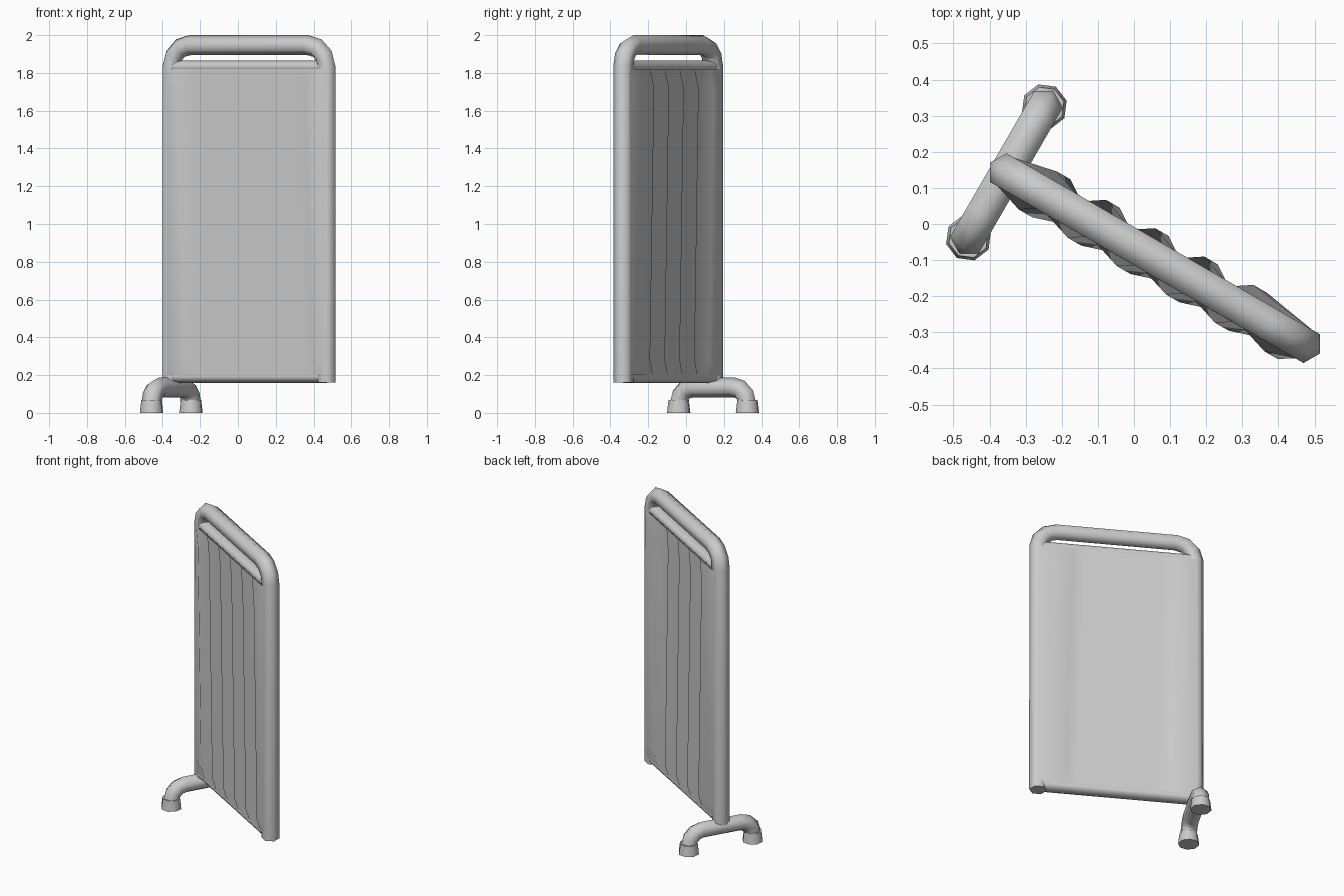
import bpy
import bmesh
from math import sin, cos, pi
from mathutils import Vector, Matrix

cube = bpy.data.objects.get("Cube")
if cube:
    bpy.data.objects.remove(cube)

grey = bpy.data.materials.new("plain_grey")
grey.use_nodes = True
COLOUR = (0.6, 0.6, 0.6, 1)
grey.diffuse_color = COLOUR
grey.node_tree.nodes["Principled BSDF"].inputs["Base Color"].default_value = COLOUR

# Screen stands turned 30 degrees: local x runs along it, local y is its back
PLACE = Matrix.Translation((0.058, -0.0945, 0)) @ Matrix.Rotation(-pi / 6, 4, "Z")
HALF = 0.475      # half distance between posts
TUBE = 0.053      # frame tube radius


def finish(name, bm, angle, fix_normals=True):
    if fix_normals:
        bmesh.ops.recalc_face_normals(bm, faces=bm.faces)
    mesh = bpy.data.meshes.new(name)
    bm.to_mesh(mesh)
    bm.free()
    mesh.materials.append(grey)
    obj = bpy.data.objects.new(name, mesh)
    obj.matrix_world = PLACE
    bpy.context.collection.objects.link(obj)
    bpy.ops.object.select_all(action="DESELECT")
    obj.select_set(True)
    bpy.context.view_layer.objects.active = obj
    bpy.ops.object.shade_smooth_by_angle(angle=angle)


def tube(name, path, radius, normal, depth, sides=6):
    """Sweep a polygon along a flat path; depth is its radius along the normal."""
    bm = bmesh.new()
    n = Vector(normal)
    pts = [Vector(p) for p in path]
    rings = []
    for i, p in enumerate(pts):
        tangent = Vector()
        if i > 0:
            tangent += (p - pts[i - 1]).normalized()
        if i < len(pts) - 1:
            tangent += (pts[i + 1] - p).normalized()
        side = tangent.normalized().cross(n)
        rings.append([bm.verts.new(p + radius * cos(a) * side + depth * sin(a) * n)
                      for a in (2 * pi * k / sides for k in range(sides))])
    for a, b in zip(rings, rings[1:]):
        for k in range(sides):
            j = (k + 1) % sides
            bm.faces.new((a[k], a[j], b[j], b[k]))
    bm.faces.new(rings[0])
    bm.faces.new(rings[-1])
    finish(name, bm, pi * 0.42)


def arch(half, bottom, top, bend, steps):
    """Upside-down U as (across, height) pairs."""
    right = [(half, bottom)]
    for i in range(steps + 1):
        a = pi / 2 * i / steps
        right.append((half - bend + bend * cos(a), top - bend + bend * sin(a)))
    return [(-x, z) for x, z in right] + right[::-1]


# Main frame
tube("frame", [(x, 0, z) for x, z in arch(HALF, 0.16, 2 - TUBE, 0.115, 3)],
     TUBE, (0, 1, 0), TUBE)

# Flattened hem rods carrying the curtain
HEM = 0.046
for name, z in (("top_hem", 1.832), ("bottom_hem", 0.192)):
    tube(name, [(-HALF, 0, z), (HALF, 0, z)], 0.033, (0, 1, 0), HEM, 8)

# Thick padded curtain: each face has shallow slanting ripples between flat hems
PITCH = 0.157


def curtain_face(name, side, first_ridge, ridges):
    bm = bmesh.new()
    rows = []
    for z, swell in ((1.82, 0), (1.72, 0.026), (0.28, 0.026), (0.2, 0)):
        drift = 0.03 * (1.82 - z)
        row = [bm.verts.new((-HALF, side * HEM, z))]
        for k in range(2 * ridges - 1):
            depth = HEM + swell * (-1) ** k
            row.append(bm.verts.new((first_ridge + drift + PITCH * k / 2,
                                     side * depth, z)))
        row.append(bm.verts.new((HALF, side * HEM, z)))
        rows.append(row)
    for a, b in zip(rows, rows[1:]):
        for i in range(len(a) - 1):
            bm.faces.new((a[i], b[i], b[i + 1], a[i + 1])[::-side])
    finish(name, bm, pi, fix_normals=False)


curtain_face("curtain_front", -1, -0.397, 6)
curtain_face("curtain_back", 1, -0.358, 5)

# Cross foot under one post, with a cup at each end
REACH = 0.21
tube("foot_bar", [(-HALF, y, z) for y, z in arch(REACH, 0.03, 0.135, 0.085, 3)],
     TUBE, (1, 0, 0), TUBE)
for name, y in (("front_foot_cup", -REACH), ("back_foot_cup", REACH)):
    bm = bmesh.new()
    bmesh.ops.create_cone(bm, cap_ends=True, segments=8, radius1=0.064,
                          radius2=0.056, depth=0.067,
                          matrix=Matrix.Translation((-HALF, y, 0.0335)))
    finish(name, bm, pi * 0.3)
